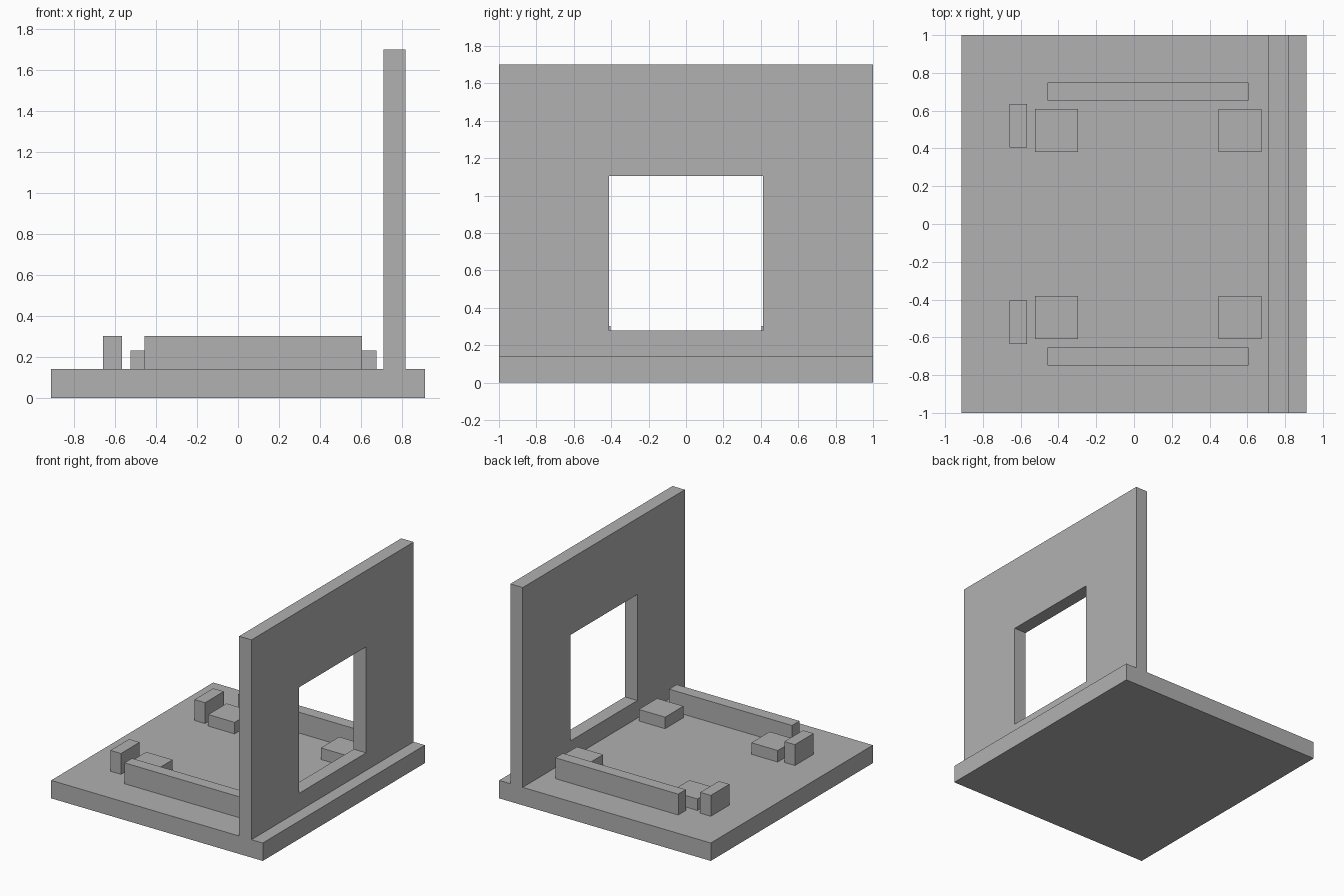
import bpy
import bmesh

default = bpy.data.objects.get("Cube")
if default:
    bpy.data.objects.remove(default, do_unlink=True)

grey = bpy.data.materials.new("plain grey")
grey.use_nodes = True
colour = (0.44, 0.44, 0.44, 1)
grey.diffuse_color = colour
grey.node_tree.nodes["Principled BSDF"].inputs["Base Color"].default_value = colour


def finish(name, bm):
    bmesh.ops.recalc_face_normals(bm, faces=bm.faces)
    mesh = bpy.data.meshes.new(name)
    bm.to_mesh(mesh)
    bm.free()
    mesh.materials.append(grey)
    obj = bpy.data.objects.new(name, mesh)
    bpy.context.collection.objects.link(obj)
    return obj


def box(name, xs, ys, zs):
    bm = bmesh.new()
    bmesh.ops.create_cube(bm, size=1)
    for v in bm.verts:
        for axis, (low, high) in enumerate((xs, ys, zs)):
            v.co[axis] = high if v.co[axis] > 0 else low
    return finish(name, bm)


def framed_wall(name, xs, outer, inner):
    """Wall in the yz plane with a rectangular opening, extruded along x."""
    bm = bmesh.new()

    def loop(y, low, high):
        corners = ((-y, low), (y, low), (y, high), (-y, high))
        return [bm.verts.new((xs[0], cy, cz)) for cy, cz in corners]

    a, b = loop(*outer), loop(*inner)
    for i in range(4):
        j = (i + 1) % 4
        bm.faces.new((a[i], a[j], b[j], b[i]))
    result = bmesh.ops.extrude_face_region(bm, geom=bm.faces[:])
    moved = [g for g in result["geom"] if isinstance(g, bmesh.types.BMVert)]
    bmesh.ops.translate(bm, verts=moved, vec=(xs[1] - xs[0], 0, 0))
    return finish(name, bm)


FLOOR = 0.14

# Base slab and the upright wall with its window opening
box("base_slab", (-0.914, 0.914), (-1, 1), (0, FLOOR))
framed_wall("window_wall", (0.71, 0.817), (1, FLOOR, 1.70), (0.413, 0.278, 1.105))

# Rails, corner pads and end stops, repeated on both sides
for side, sign in (("back", 1), ("front", -1)):
    def pair(name, xs, near, far, top):
        box(f"{side}_{name}", xs, sorted((sign * near, sign * far)), (FLOOR, top))

    pair("rail", (-0.457, 0.605), 0.655, 0.748, 0.303)
    pair("right_pad", (-0.525, -0.297), 0.382, 0.608, 0.23)
    pair("left_pad", (0.448, 0.675), 0.382, 0.608, 0.23)
    pair("end_stop", (-0.658, -0.567), 0.404, 0.634, 0.303)
